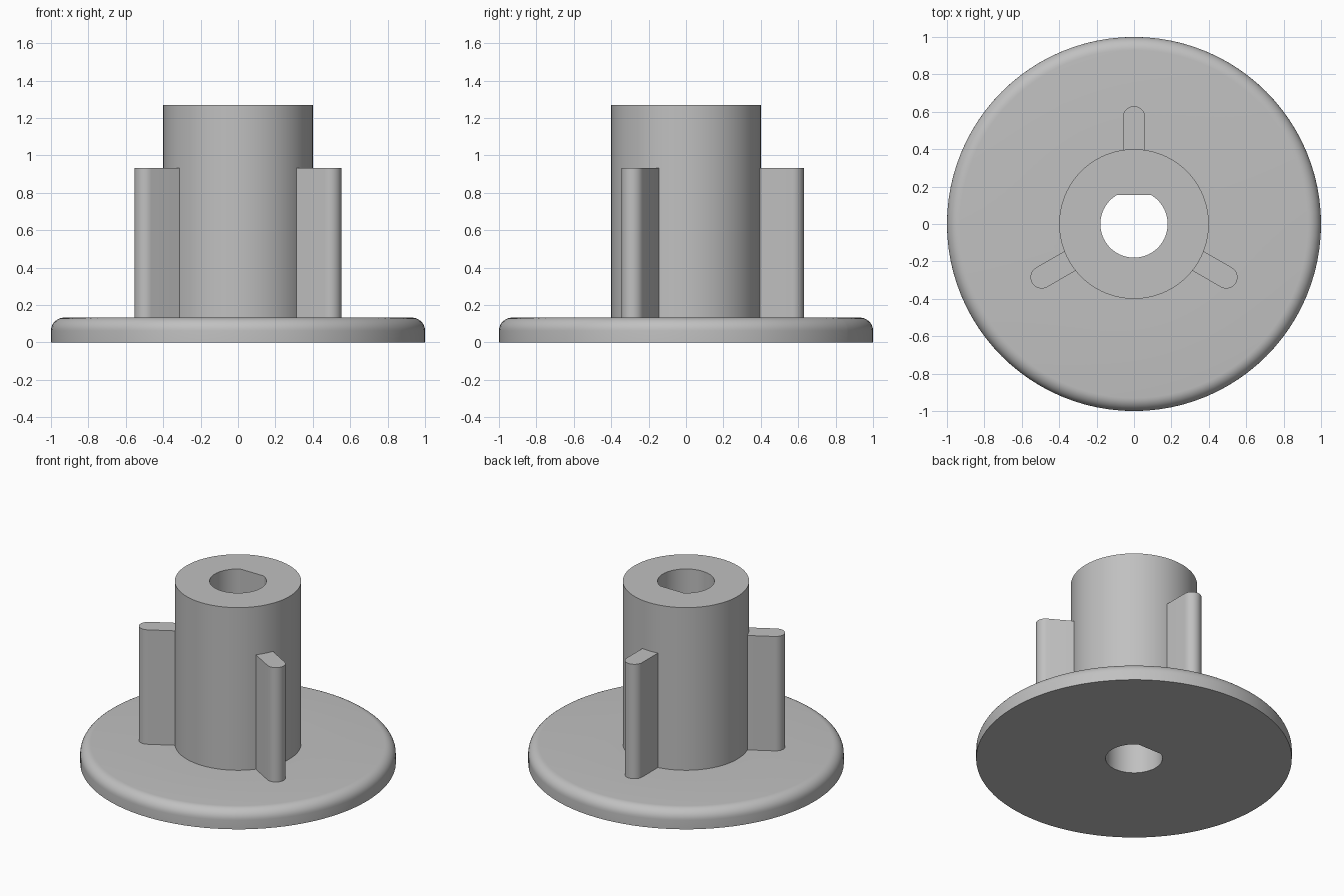
import bpy
import bmesh
from math import sin, cos, pi, radians, asin

cube = bpy.data.objects.get("Cube")
if cube:
    bpy.data.objects.remove(cube, do_unlink=True)

FLANGE_R, FLANGE_H, FILLET = 1.0, 0.133, 0.07
HUB_R, HUB_H = 0.4, 1.27
BORE_R, BORE_FLAT = 0.18, 0.155
FIN_HALF, FIN_END, FIN_TOP = 0.06, 0.57, 0.933

grey = bpy.data.materials.new("plain grey")
grey.use_nodes = True
colour = (0.53, 0.53, 0.53, 1)
grey.diffuse_color = colour
grey.node_tree.nodes["Principled BSDF"].inputs["Base Color"].default_value = colour

# Even steps around the axis, plus the two corners of the bore's flat
corner = asin(BORE_FLAT / BORE_R)
angles = sorted([2 * pi * i / 96 for i in range(96)] + [corner, pi - corner])


def bore(a):
    """Radius of the D-shaped bore at angle a."""
    return min(BORE_R, BORE_FLAT / sin(a)) if sin(a) > 0.5 else BORE_R


def finish(name, bm):
    bmesh.ops.recalc_face_normals(bm, faces=bm.faces)
    mesh = bpy.data.meshes.new(name)
    bm.to_mesh(mesh)
    bm.free()
    mesh.materials.append(grey)
    obj = bpy.data.objects.new(name, mesh)
    bpy.context.collection.objects.link(obj)
    bpy.ops.object.select_all(action="DESELECT")
    obj.select_set(True)
    bpy.context.view_layer.objects.active = obj
    bpy.ops.object.shade_smooth_by_angle(angle=radians(30))
    return obj


def lathe(name, profile):
    """Skin rings of (radius, z); radius None follows the bore."""
    bm = bmesh.new()
    rings = []
    for r, z in profile:
        radii = [bore(a) if r is None else r for a in angles]
        rings.append([bm.verts.new((q * cos(a), q * sin(a), z))
                      for q, a in zip(radii, angles)])
    for low, high in zip(rings, rings[1:]):
        for i in range(len(angles)):
            j = (i + 1) % len(angles)
            bm.faces.new((low[i], low[j], high[j], high[i]))
    # Aim the normals outward: the profile runs anticlockwise from the bore
    obj = finish(name, bm)
    return obj


# Flange with a rounded upper rim
rim = [(FLANGE_R - FILLET + FILLET * cos(t), FLANGE_H - FILLET + FILLET * sin(t))
       for t in [pi / 2 * k / 8 for k in range(9)]]
lathe("flange", [(None, 0), (FLANGE_R, 0)] + rim + [(HUB_R, FLANGE_H)])

# Hub with the bore running down through the flange
lathe("hub", [(HUB_R, FLANGE_H), (HUB_R, HUB_H), (None, HUB_H), (None, 0)])

# Three round-ended fins
for name, turn in (("back_fin", 90), ("right_fin", 210), ("left_fin", 330)):
    a = radians(turn)
    outline = [(HUB_R - 0.03, FIN_HALF)]
    outline += [(FIN_END + FIN_HALF * sin(t), FIN_HALF * cos(t))
                for t in [pi * k / 16 for k in range(17)]]
    outline += [(HUB_R - 0.03, -FIN_HALF)]
    bm = bmesh.new()
    base = bm.faces.new([bm.verts.new((u * cos(a) - v * sin(a),
                                       u * sin(a) + v * cos(a), FLANGE_H))
                         for u, v in outline])
    top = bmesh.ops.extrude_face_region(bm, geom=[base], use_keep_orig=True)
    bmesh.ops.translate(bm, vec=(0, 0, FIN_TOP - FLANGE_H),
                        verts=[g for g in top["geom"]
                               if isinstance(g, bmesh.types.BMVert)])
    finish(name, bm)
